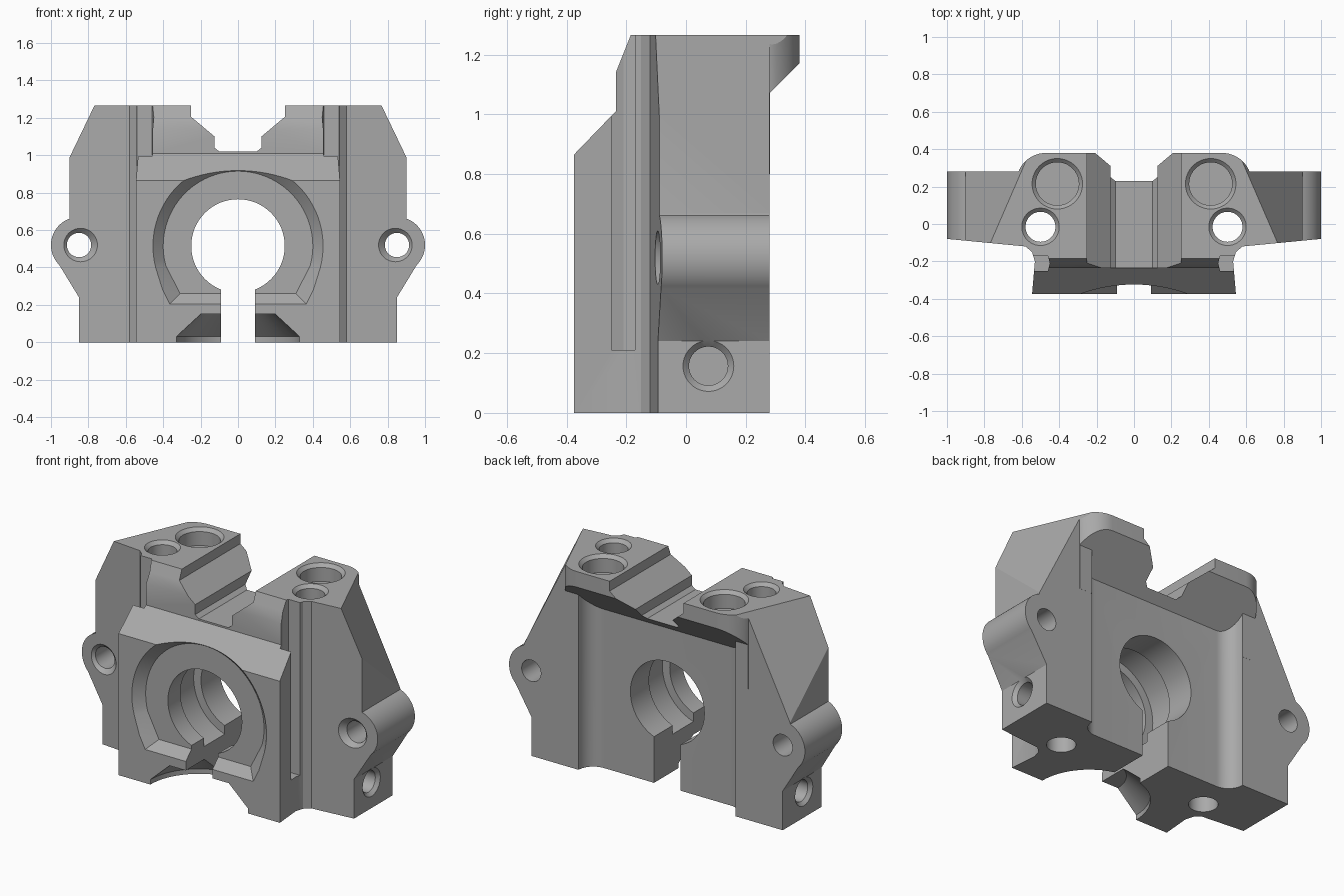
import bpy, bmesh
from math import sin, cos, radians, copysign
from mathutils import Vector

old = bpy.data.objects.get("Cube")
if old:
    bpy.data.objects.remove(old)

# Shared levels
TOP = 1.265
BACK = 0.28
FRONT = -0.375
WING_FRONT = -0.12
WING_X = 0.9
RING_Z = 0.515
MID = -0.05
FAR = 2
RIM = 0.02

SHADE = 0.4
GREY = (SHADE, SHADE, SHADE, 1)
metal = bpy.data.materials.new("plain grey")
metal.use_nodes = True
metal.diffuse_color = GREY
metal.node_tree.nodes["Principled BSDF"].inputs["Base Color"].default_value = GREY

# Maps a profile point (u, v) at distance d along the named axis
PLACE = {"x": lambda u, v, d: (d, u, v),
         "y": lambda u, v, d: (u, d, v),
         "z": lambda u, v, d: (u, v, d)}


def solid(name, axis, stations, plane=None):
    """Loft equal-length profiles [(distance, points), ...]; optionally trim by a plane."""
    bm = bmesh.new()
    rings = [[bm.verts.new(PLACE[axis](u, v, d)) for u, v in points] for d, points in stations]
    count = len(rings[0])
    for lower, upper in zip(rings, rings[1:]):
        for i in range(count):
            j = (i + 1) % count
            bm.faces.new((lower[i], lower[j], upper[j], upper[i]))
    bm.faces.new(rings[0])
    bm.faces.new(rings[-1])
    if plane:
        point, normal = plane
        trimmed = bmesh.ops.bisect_plane(bm, geom=bm.verts[:] + bm.edges[:] + bm.faces[:],
                                         plane_co=point, plane_no=normal, clear_outer=True)
        rim = [item for item in trimmed["geom_cut"] if isinstance(item, bmesh.types.BMEdge)]
        bmesh.ops.edgeloop_fill(bm, edges=rim)
    bmesh.ops.recalc_face_normals(bm, faces=bm.faces[:])
    mesh = bpy.data.meshes.new(name)
    bm.to_mesh(mesh)
    bm.free()
    mesh.materials.append(metal)
    part = bpy.data.objects.new(name, mesh)
    bpy.context.scene.collection.objects.link(part)
    return part


def prism(name, axis, start, end, points, plane=None):
    return solid(name, axis, [(start, points), (end, points)], plane)


def rect(left, right, low, high):
    return [(left, low), (right, low), (right, high), (left, high)]


def arc(u, v, radius, first, last, steps):
    angles = [radians(first + (last - first) * i / steps) for i in range(steps + 1)]
    return [(u + radius * cos(angle), v + radius * sin(angle)) for angle in angles]


def bore(name, axis, u, v, steps, sides=64):
    """Round tool from (distance, radius) steps."""
    return solid(name, axis, [(d, arc(u, v, radius, 0, 360, sides)[:-1]) for d, radius in steps])


def bolt_hole(name, axis, u, v, radius, mouth, floor):
    """Hole with a bevelled mouth, running from mouth to floor."""
    out = copysign(RIM, mouth - floor)
    return bore(name, axis, u, v, [(floor, radius), (mouth - out, radius), (mouth + out, radius + RIM + RIM)])


def keyhole(grow):
    """Front recess outline: round top with two tapering legs."""
    leg = (0.31 + grow, 0.26 - grow)
    right = [leg] + arc(0, RING_Z, 0.4 + grow, -15, 90, 24)
    return right + [(-u, v) for u, v in reversed(right[:-1])]


helpers = []


def combine(tool, operation="DIFFERENCE"):
    modifier = body.modifiers.new(tool.name, "BOOLEAN")
    modifier.object = tool
    modifier.operation = operation
    modifier.solver = "EXACT"
    tool.hide_render = True
    helpers.append(tool)


# Wing with its round lug
lug_x, lug_z = 0.85, 0.52
outline = [(MID, 0), (lug_x, 0), (lug_x, 0.24)] + arc(lug_x, lug_z, 0.15, -45, 70, 20)
outline += [(WING_X, 0.67), (WING_X, TOP), (MID, TOP)]
body = prism("clamp_housing", "y", WING_FRONT, BACK, outline)

# Front block and rear head
block = [(MID, FRONT), (0.545, FRONT), (0.53, -0.2), (0.545, -0.15), (0.58, WING_FRONT), (0.58, 0.1), (MID, 0.1)]
combine(prism("front_block", "z", 0, TOP, block), "UNION")
head = [(MID, 0), (0.6, 0), (0.655, 0.18), (0.62, 0.27)] + arc(0.47, 0.22, 0.16, 25, 90, 10) + [(MID, 0.38)]
combine(prism("rear_head", "z", 0.8, TOP, head), "UNION")

# Sloped shoulder and tapered wing front
slope = ((WING_X, BACK, 0.67), Vector((-0.6, -0.26, -0.3)))
combine(prism("shoulder_cut", "y", -FAR, FAR, rect(0.3, FAR, 0.66, FAR), slope))
taper = [(0.58, WING_FRONT), (1.1, -0.07), (1.1, -FAR), (0.58, -FAR)]
combine(prism("wing_front_cut", "z", -FAR, FAR, taper))

# Stepped front face
steps = [(FRONT, 0.865), (-0.235, 1.01), (-0.235, 1.14), (-0.185, TOP), (-0.185, FAR), (-FAR, FAR), (-FAR, 0.865)]
combine(prism("front_slope_cut", "x", -FAR, FAR, steps))

# Rear overhang chamfer and filleted rear recess, both on one slanted plane
chamfer = ((0, BACK, 1.07), Vector((0, -1, 1)))
edge = BACK + 0.0005
combine(prism("overhang_cut", "z", 0.5, FAR, rect(-FAR, FAR, edge, FAR), chamfer))
fillet = arc(0.43, BACK, 0.1, -90, 0, 12)
combine(prism("rear_recess", "z", -FAR, FAR, [(-FAR, FAR), (-FAR, 0.18)] + fillet + [(0.53, FAR)], chamfer))

# Central valley
valley = [(-FAR, 1.02), (0.1, 1.02), (0.125, 1.04), (0.125, 1.1), (0.25, 1.205), (0.25, FAR), (-FAR, FAR)]
combine(prism("valley", "y", -FAR, FAR, valley))

# Front recess, main bore, inner groove, bottom slot and scallop
combine(solid("ring_recess", "y", [(-0.43, keyhole(0.11)), (-0.32, keyhole(0))]))
combine(bore("main_bore", "y", 0, RING_Z, [(-FAR, 0.25), (FAR, 0.25)]))
combine(bore("inner_groove", "y", 0, RING_Z, [(-0.2, 0.3), (0, 0.3)]))
combine(prism("bottom_slot", "y", -FAR, FAR, rect(-FAR, 0.09, -FAR, 0.31)))
combine(bore("scallop", "z", 0, FRONT, [(-RIM, 0.33), (0.03, 0.33), (0.15, 0.2)]))

# Side guide groove
groove = [(FAR, -0.25), (0.46, -0.25), (0.45, -0.21), (0.46, -0.17), (FAR, -0.17)]
combine(prism("side_groove", "z", 0.21, FAR, groove))

# Bolt holes
combine(bolt_hole("lug_hole", "y", lug_x, lug_z, 0.065, -0.09, FAR))
combine(bolt_hole("pocket_hole", "z", 0.41, 0.215, 0.115, TOP, 1.16))
combine(bolt_hole("through_hole", "z", 0.5, -0.015, 0.08, TOP, -FAR))
combine(bolt_hole("side_hole", "x", 0.075, 0.157, 0.065, lug_x, 0.6))

# Mirror the finished half
mirror = body.modifiers.new("mirror", "MIRROR")
mirror.use_axis[0] = True
mirror.use_bisect_axis[0] = True

# Bake the result and drop the helpers
bpy.context.view_layer.update()
graph = bpy.context.evaluated_depsgraph_get()
result = bpy.data.meshes.new_from_object(body.evaluated_get(graph))
body.modifiers.clear()
body.data = result
for helper in helpers:
    bpy.data.objects.remove(helper)
result.shade_smooth()
result.set_sharp_from_angle(angle=radians(25))
